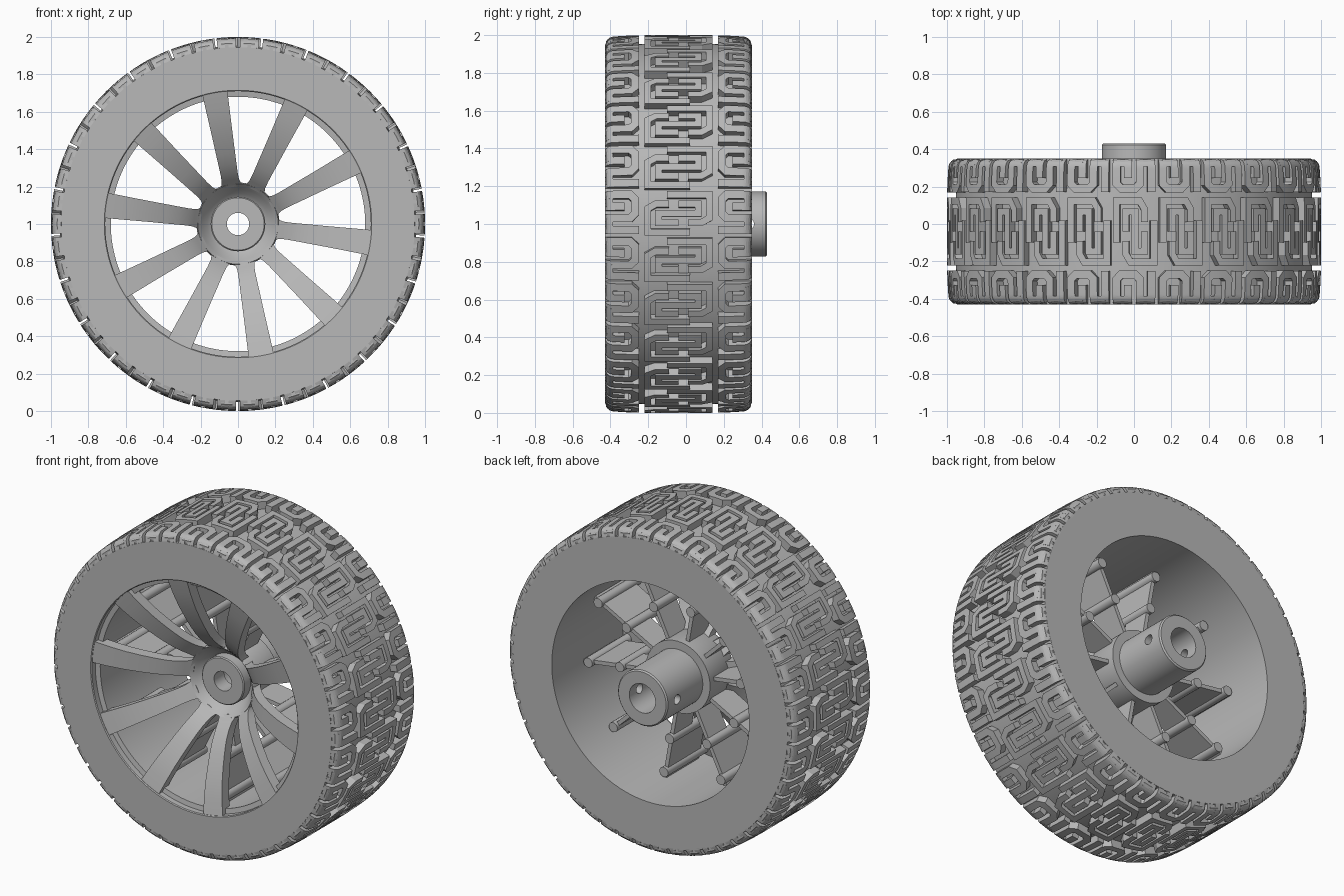
import bpy, bmesh, math
from mathutils import Vector

cube = bpy.data.objects.get("Cube")
if cube:
    bpy.data.objects.remove(cube, do_unlink=True)

grey = bpy.data.materials.new("plain grey")
grey.use_nodes = True
grey.diffuse_color = (0.48, 0.48, 0.48, 1)
grey.node_tree.nodes["Principled BSDF"].inputs["Base Color"].default_value = (0.48, 0.48, 0.48, 1)

AXLE = 1.0          # height of the wheel centre
MID = -0.04         # middle of the tyre width
HALF = 0.39         # half of the tyre width
SPOKES = 10
PITCHES = 25
CELL = 0.25         # nominal length of one tread repeat


def polar(r, a, y):
    return Vector((r * math.cos(a), y, AXLE + r * math.sin(a)))


def finish(bm, name, angle=35):
    bmesh.ops.recalc_face_normals(bm, faces=bm.faces)
    mesh = bpy.data.meshes.new(name)
    bm.to_mesh(mesh)
    bm.free()
    mesh.materials.append(grey)
    ob = bpy.data.objects.new(name, mesh)
    bpy.context.collection.objects.link(ob)
    bpy.ops.object.select_all(action='DESELECT')
    ob.select_set(True)
    bpy.context.view_layer.objects.active = ob
    bpy.ops.object.shade_smooth_by_angle(angle=math.radians(angle))
    return ob


def lathe(name, profile, steps):
    """Revolve a closed (radius, y) profile around the axle."""
    bm = bmesh.new()
    rings = [[bm.verts.new(polar(r, math.tau * i / steps, y)) for r, y in profile]
             for i in range(steps)]
    n = len(profile)
    for i in range(steps):
        a, b = rings[i], rings[(i + 1) % steps]
        for j in range(n):
            k = (j + 1) % n
            bm.faces.new((a[j], a[k], b[k], b[j]))
    return finish(bm, name)


def loft(bm, sections):
    """Join equal cross-sections into one closed solid."""
    rows = [[bm.verts.new(p) for p in sec] for sec in sections]
    n = len(rows[0])
    for a, b in zip(rows, rows[1:]):
        for j in range(n):
            k = (j + 1) % n
            bm.faces.new((a[j], a[k], b[k], b[j]))
    bm.faces.new(rows[0])
    bm.faces.new(rows[-1][::-1])


# Tyre carcass and rim barrel
lathe("tyre_and_rim", [
    (0.945, -0.43), (0.715, -0.43), (0.71, -0.425), (0.71, -0.39), (0.68, -0.385),
    (0.68, 0.35), (0.945, 0.35), (0.953, 0.15), (0.953, -0.23)], 150)


# Tread ridges, laid out flat and wrapped round the tyre
def tread_radius(t):
    """Outer radius at distance t from the tyre middle, with rounded corners."""
    t = abs(t)
    crown = 1.0 - 0.012 * max(0, (t - 0.15) / 0.24) ** 2
    c = 0.045
    e = max(0.0, min(c, HALF - t))
    return crown - (c - math.sqrt(c * c - (c - e) ** 2))


def wrap(s, t, shift, low):
    a = math.pi / 2 - ((s - 0.094) / CELL + shift) * math.tau / PITCHES
    return polar(0.935 if low else tread_radius(t), a, MID + t)


def stroke(bm, path, width, step, shift):
    """Raised ridge following a mitred path."""
    pts = [Vector(p) for p in path]
    dirs = [(b - a).normalized() for a, b in zip(pts, pts[1:])]
    sides = []
    for i in range(len(pts)):
        d0, d1 = dirs[max(0, i - 1)], dirs[min(i, len(dirs) - 1)]
        n0, n1 = Vector((-d0.y, d0.x)), Vector((-d1.y, d1.x))
        m = (n0 + n1).normalized()
        sides.append(m * (width / 2 / max(0.4, m.dot(n0))))
    sections = []
    for i in range(len(dirs)):
        n = max(1, math.ceil((pts[i + 1] - pts[i]).length / step))
        for k in range(n + (i == len(dirs) - 1)):
            p = pts[i].lerp(pts[i + 1], k / n)
            o = sides[i].lerp(sides[i + 1], k / n)
            l, r = p + o, p - o
            sections.append([wrap(*l, shift, True), wrap(*l, shift, False),
                             wrap(*r, shift, False), wrap(*r, shift, True)])
    loft(bm, sections)


hook = [(0, -0.06), (0, 0.163), (0.125, 0.163), (0.15, 0.12), (0.15, 0.05)]
turned = [(0.2 - s, -t) for s, t in hook]
link = [(0.05, 0), (0.05, 0.105), (0.1, 0.105), (0.1, -0.105), (0.15, -0.105), (0.15, 0)]
bm = bmesh.new()
for i in range(PITCHES):
    for path in (hook, turned, link):
        stroke(bm, path, 0.036, 0.035, i)
finish(bm, "centre_tread", 25)

arch = [(0, HALF), (0, 0.255), (0.025, 0.23), (0.1, 0.23), (0.125, 0.255), (0.125, HALF)]
finger = [(0.0625, 0.285), (0.0625, HALF)]
spine = [(0.1875, 0.21), (0.1875, HALF)]
web = [(0.0, 0.365), (0.0625, 0.365)]
web2 = [(s + 0.125, t) for s, t in web]
for name, sign in (("back_shoulder_tread", 1), ("front_shoulder_tread", -1)):
    bm = bmesh.new()
    for i in range(PITCHES):
        for path in (arch, finger, spine):
            stroke(bm, [(s, sign * t) for s, t in path], 0.042, 0.014, i)
        for path in (web, web2):
            for t in (-0.0125, 0, 0.0125):
                stroke(bm, [(s, sign * (p + t)) for s, p in path], 0.0125, 0.03, i)
    finish(bm, name, 25)

# Hub with front boss, dished flange, collar and rear sleeve
hub = lathe("hub", [
    (0.06, -0.15), (0.14, -0.15), (0.146, -0.144), (0.146, -0.085), (0.165, -0.10),
    (0.19, -0.135), (0.215, -0.165), (0.222, -0.15), (0.222, 0.08), (0.172, 0.08),
    (0.172, 0.422), (0.164, 0.43), (0.09, 0.43), (0.09, -0.05), (0.06, -0.05)], 64)

# Cross hole through the rear sleeve
bpy.ops.mesh.primitive_cylinder_add(vertices=24, radius=0.03, depth=0.6,
                                    location=(0, 0.33, AXLE), rotation=(0, math.pi / 2, 0))
cutter = bpy.context.object
cutter.name = "hole_cutter"
cutter.hide_render = True
cut = hub.modifiers.new("cross_hole", 'BOOLEAN')
cut.operation = 'DIFFERENCE'
cut.object = cutter
bpy.ops.object.select_all(action='DESELECT')
hub.select_set(True)
bpy.context.view_layer.objects.active = hub
bpy.ops.object.modifier_apply(modifier=cut.name)
bpy.data.objects.remove(cutter, do_unlink=True)

# Curved spokes: radius, front y, half width
spoke_shape = [(0.2, -0.15, 0.066), (0.215, -0.165, 0.053), (0.235, -0.19, 0.047),
               (0.27, -0.225, 0.046), (0.32, -0.265, 0.048), (0.38, -0.30, 0.051),
               (0.45, -0.335, 0.054), (0.53, -0.37, 0.058), (0.62, -0.40, 0.063),
               (0.72, -0.425, 0.068)]
angles = [math.radians(100) + math.tau * i / SPOKES for i in range(SPOKES)]


def bar(bm, a, r0, r1, y0, y1, half):
    """Thin radial plate."""
    side = Vector((-math.sin(a), 0, math.cos(a))) * half
    loft(bm, [[polar(r, a, y0) - side, polar(r, a, y0) + side,
               polar(r, a, y1) + side, polar(r, a, y1) - side] for r in (r0, r1)])


bm = bmesh.new()
for a in angles:
    side = Vector((-math.sin(a), 0, math.cos(a)))
    loft(bm, [[polar(r, a, y) - side * w, polar(r, a, y) + side * w,
               polar(r, a, y + 0.07) + side * w, polar(r, a, y + 0.07) - side * w]
              for r, y, w in spoke_shape])
finish(bm, "spokes")

# Ribs and round posts behind the spokes
bm = bmesh.new()
for a in angles:
    bar(bm, a, 0.2, 0.43, -0.14, 0.04, 0.012)
    bar(bm, a, 0.42, 0.69, -0.28, 0.04, 0.012)
    for r, y0 in ((0.42, -0.28), (0.64, -0.36)):
        c = polar(r, a, 0)
        ring = [Vector((math.cos(math.tau * k / 16), 0, math.sin(math.tau * k / 16))) * 0.03
                for k in range(16)]
        loft(bm, [[c + p + Vector((0, y, 0)) for p in ring] for y in (y0, 0.06)])
finish(bm, "ribs_and_posts")
